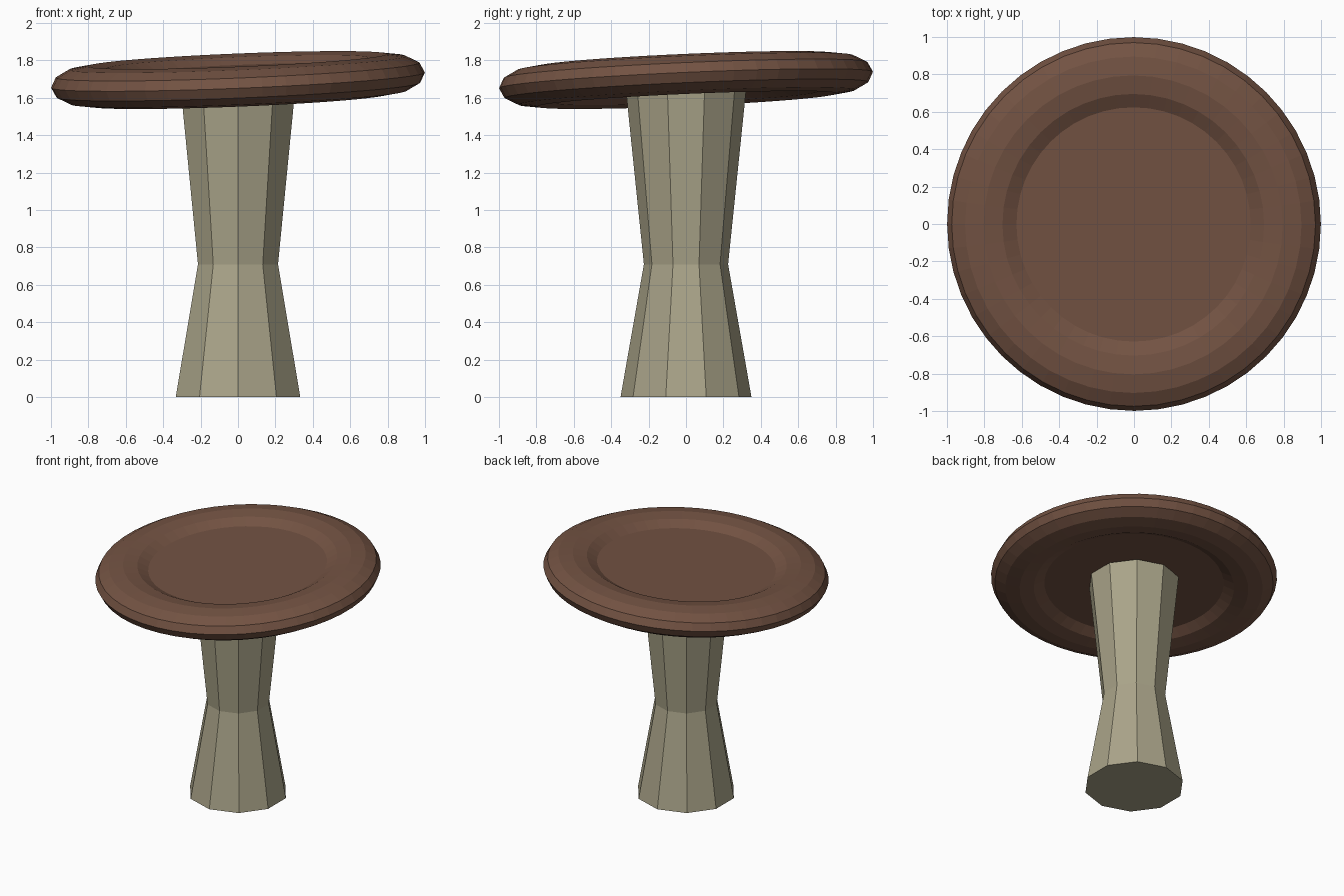
import bpy, bmesh, math
from mathutils import Vector

if "Cube" in bpy.data.objects:
    bpy.data.objects.remove(bpy.data.objects["Cube"])


def lathe(name, rings, sides, color, start=0.0):
    """Flat-shaded solid from (radius, z) rings, capped at both ends."""
    bm = bmesh.new()
    loops = []
    for r, z in rings:
        angles = [start + 2 * math.pi * i / sides for i in range(sides)]
        loops.append([bm.verts.new((r * math.cos(a), r * math.sin(a), z)) for a in angles])
    for lo, hi in zip(loops, loops[1:]):
        for i in range(sides):
            j = (i + 1) % sides
            bm.faces.new((lo[i], lo[j], hi[j], hi[i]))
    bm.faces.new(list(reversed(loops[0])))
    bm.faces.new(loops[-1])
    mesh = bpy.data.meshes.new(name)
    bm.to_mesh(mesh)
    bm.free()
    mat = bpy.data.materials.new(name + "_colour")
    mat.diffuse_color = color
    mat.use_nodes = True
    mat.node_tree.nodes["Principled BSDF"].inputs["Base Color"].default_value = mat.diffuse_color
    mesh.materials.append(mat)
    obj = bpy.data.objects.new(name, mesh)
    bpy.context.collection.objects.link(obj)
    return obj


# Ten-sided pedestal with a narrow waist
lathe("pedestal", [(0.35, 0), (0.225, 0.71), (0.322, 1.65)], 10,
      (0.40, 0.37, 0.25, 1), math.pi / 2)

# Round top: flattened ring profile around a recessed flat disc, both sides
profile = [(0.8 + 0.2 * math.cos(math.radians(a)), 0.107 * math.sin(math.radians(a)))
           for a in range(-150, 151, 30)]
top = lathe("round_top", profile, 48, (0.17, 0.085, 0.055, 1))

# The top leans slightly down toward the front left
top.location = (0, 0, 1.695)
normal = Vector((-0.041, -0.044, 1)).normalized()
top.rotation_mode = 'QUATERNION'
top.rotation_quaternion = Vector((0, 0, 1)).rotation_difference(normal)
